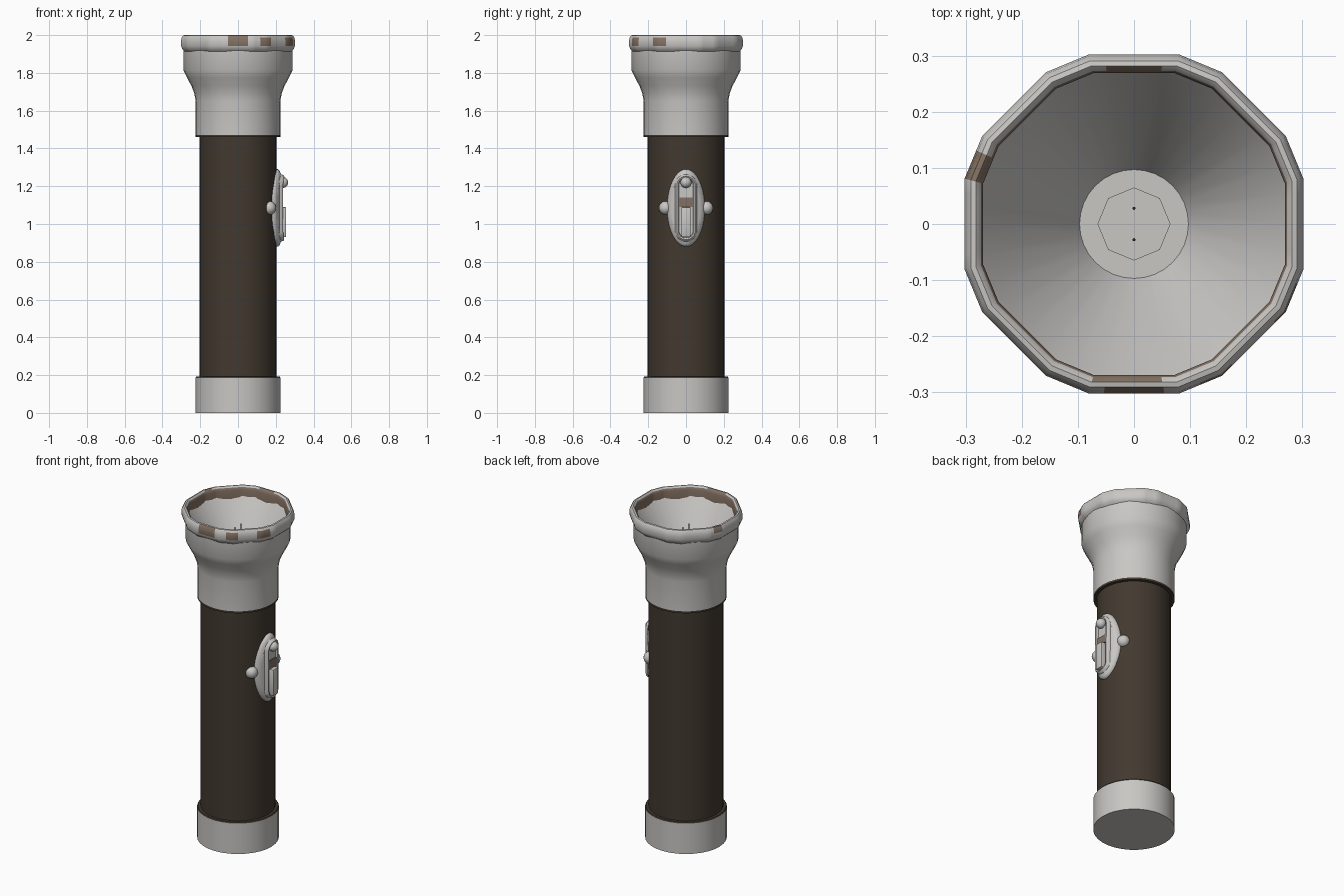
import bpy, bmesh, math
from mathutils import Matrix

if "Cube" in bpy.data.objects:
    bpy.data.objects.remove(bpy.data.objects["Cube"])


def material(name, r, g, b):
    m = bpy.data.materials.new(name)
    m.diffuse_color = (r, g, b, 1)
    m.use_nodes = True
    m.node_tree.nodes["Principled BSDF"].inputs["Base Color"].default_value = m.diffuse_color
    return m


METAL = material("pale metal", 0.58, 0.57, 0.55)
BROWN = material("dark brown", 0.055, 0.041, 0.029)
RUST = material("worn brown", 0.23, 0.165, 0.125)
MATS = [METAL, BROWN, RUST]


def finish(bm, name, mat=0, angle=35):
    if mat is not None:
        for f in bm.faces:
            f.material_index = mat
    bmesh.ops.recalc_face_normals(bm, faces=bm.faces)
    me = bpy.data.meshes.new(name)
    bm.to_mesh(me)
    bm.free()
    for m in MATS:
        me.materials.append(m)
    ob = bpy.data.objects.new(name, me)
    bpy.context.collection.objects.link(ob)
    bpy.ops.object.select_all(action='DESELECT')
    bpy.context.view_layer.objects.active = ob
    ob.select_set(True)
    bpy.ops.object.shade_smooth_by_angle(angle=math.radians(angle))
    return ob


def skin(bm, rings, closed=False):
    """Bridge equal-length rings of points; returns faces per band."""
    vr = [[bm.verts.new(p) for p in ring] for ring in rings]
    n = len(vr[0])
    bands = []
    for k in range(len(vr) if closed else len(vr) - 1):
        a, b = vr[k], vr[(k + 1) % len(vr)]
        bands.append([bm.faces.new((a[i], a[(i + 1) % n], b[(i + 1) % n], b[i])) for i in range(n)])
    return vr, bands


def lathe(name, profile, mat=0, brown_bands=(), cap_start=False, cap_end=False, sides=32):
    bm = bmesh.new()
    rings = [[(r * math.cos(2 * math.pi * i / sides), r * math.sin(2 * math.pi * i / sides), z)
              for i in range(sides)] for r, z in profile]
    vr, bands = skin(bm, rings)
    for k, band in enumerate(bands):
        for f in band:
            f.material_index = 1 if k in brown_bands else mat
    if cap_start:
        bm.faces.new(vr[0]).material_index = mat
    if cap_end:
        bm.faces.new(vr[-1]).material_index = mat
    return finish(bm, name, None)


# Barrel, end cap and flared head; the stepped collars are brown
lathe("barrel", [(0.205, 0.17), (0.205, 1.48)], mat=1)
lathe("end_cap", [(0.225, 0), (0.225, 0.187), (0.221, 0.192), (0.2, 0.192)],
      brown_bands=(1, 2), cap_start=True)
lathe("head", [(0.2, 1.46), (0.224, 1.46), (0.224, 1.472), (0.224, 1.65), (0.231, 1.69),
               (0.246, 1.73), (0.27, 1.775), (0.289, 1.815), (0.289, 1.95)],
      brown_bands=(0, 1))

# Reflector cone, bulb holder and filament pins
lathe("reflector", [(0.287, 1.95), (0.272, 1.93), (0.097, 1.64)])
lathe("reflector_base", [(0.098, 1.64), (0.066, 1.64)], cap_end=True, sides=20)
lathe("bulb_holder", [(0.065, 1.64), (0.065, 1.66)], cap_end=True, sides=8)
for s in (-1, 1):
    bm = bmesh.new()
    bmesh.ops.create_cone(bm, cap_ends=True, segments=6, radius1=0.003, radius2=0.002, depth=0.24,
                          matrix=Matrix.Translation((0, s * 0.028, 1.77)))
    finish(bm, "filament_pin", 1)

# Octagonal rim with chamfered corners, worn in patches
STEPS = 6
corners = []
for k in range(8):
    for d in (-7.5, 7.5):
        a = math.radians(22.5 + 45 * k + d)
        corners.append((math.cos(a) * 1.035, math.sin(a) * 1.035))
outline = []
for i, (x, y) in enumerate(corners):
    nx, ny = corners[(i + 1) % len(corners)]
    outline += [(x + (nx - x) * j / STEPS, y + (ny - y) * j / STEPS) for j in range(STEPS)]
section = [(0.269, 1.925), (0.269, 1.978), (0.273, 1.992), (0.282, 2.0), (0.291, 1.998),
           (0.299, 1.987), (0.302, 1.965), (0.301, 1.942), (0.295, 1.925), (0.28, 1.912)]
bm = bmesh.new()
_, bands = skin(bm, [[(x * r, y * r, z) for x, y in outline] for r, z in section], closed=True)
# patch: centre angle, half width, first band, last band
PATCHES = [(-92, 10, 4, 6), (-62, 5, 5, 6), (-27, 8, 5, 6), (159, 5, 2, 5), (90, 9, 2, 2), (-92, 13, 2, 2)]
for k, band in enumerate(bands):
    for f in band:
        c = f.calc_center_median()
        deg = math.degrees(math.atan2(c.y, c.x))
        worn = any(abs((deg - a + 180) % 360 - 180) < w and lo <= k <= hi for a, w, lo, hi in PATCHES)
        f.material_index = 2 if worn or k in (0, 1) else 0
finish(bm, "rim", None, 40)

# Switch plate wrapped on the barrel, with a raised track
CZ, R = 1.085, 0.205


def plate_ring(hw, hh, h, stadium):
    ring = []
    for i in range(40):
        a = 2 * math.pi * i / 40
        c, s = math.cos(a), math.sin(a)
        y = hw * c
        z = hw * s + math.copysign(hh - hw, s) if stadium else hh * s
        ring.append((math.sqrt(R * R - y * y) + h, y, CZ + z))
    return ring


bm = bmesh.new()
vr, _ = skin(bm, [plate_ring(*p) for p in (
    (0.1, 0.205, -0.01, False), (0.1, 0.205, 0.006, False), (0.093, 0.195, 0.016, False),
    (0.078, 0.183, 0.021, False), (0.058, 0.178, 0.022, True), (0.054, 0.174, 0.036, True),
    (0.048, 0.168, 0.04, True), (0.041, 0.161, 0.037, True), (0.037, 0.157, 0.024, True))])
bm.faces.new(vr[-1])
finish(bm, "switch_plate", 0, 50)

# Rivet ears either side of the plate
for s in (-1, 1):
    bm = bmesh.new()
    bmesh.ops.create_uvsphere(bm, u_segments=16, v_segments=10, radius=0.036,
                              matrix=Matrix.Translation((0.166, s * 0.108, CZ)))
    finish(bm, "switch_ear", 0, 60)


def block(name, size, centre, bevel, mat):
    bm = bmesh.new()
    bmesh.ops.create_cube(bm, size=1, matrix=Matrix.Translation(centre) @ Matrix.Diagonal((*size, 1)))
    if bevel:
        bmesh.ops.bevel(bm, geom=bm.edges[:], offset=bevel, segments=2, affect='EDGES', profile=0.5)
    return finish(bm, name, mat)


# Sliding thumb piece, worn patch and round push button
block("switch_slider", (0.05, 0.05, 0.16), (0.23, 0, 1.01), 0.006, 0)
block("worn_patch", (0.009, 0.07, 0.05), (0.229, 0, 1.115), 0, 2)
bm = bmesh.new()
bmesh.ops.create_uvsphere(bm, u_segments=16, v_segments=10, radius=0.029,
                          matrix=Matrix.Translation((0.237, 0, 1.22)))
finish(bm, "push_button", 0, 60)
